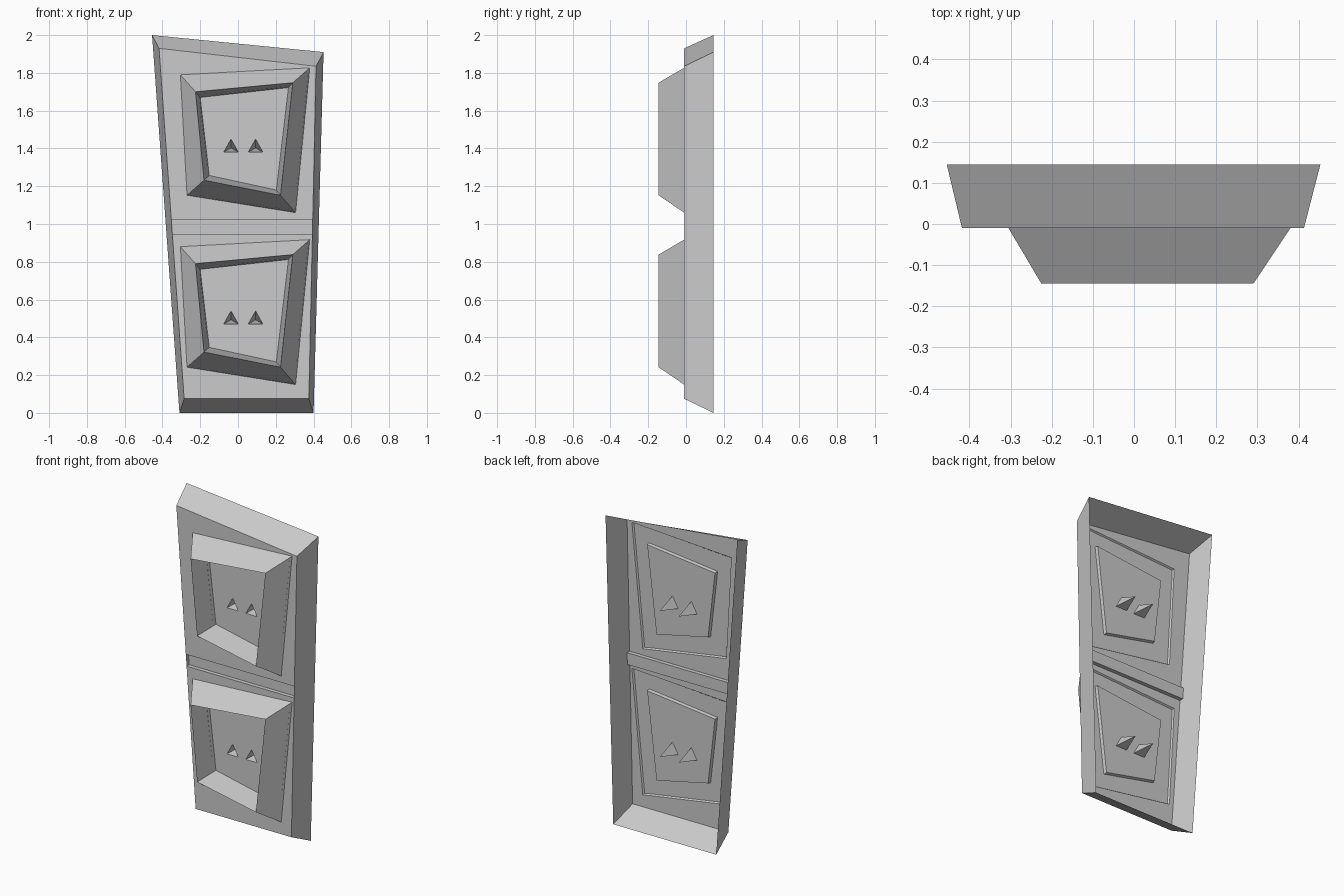
import bpy, bmesh
from mathutils import Vector

cube = bpy.data.objects.get("Cube")
if cube:
    bpy.data.objects.remove(cube)

grey = bpy.data.materials.new("plain_grey")
grey.use_nodes = True
grey.diffuse_color = (0.6, 0.6, 0.6, 1)
grey.node_tree.nodes["Principled BSDF"].inputs["Base Color"].default_value = (0.6, 0.6, 0.6, 1)


def loop(bm, points, y):
    return [bm.verts.new((x, y, z)) for x, z in points]


def bridge(bm, a, b):
    for i in range(len(a)):
        j = (i + 1) % len(a)
        bm.faces.new((a[i], a[j], b[j], b[i]))


def fill(bm, *loops):
    # flat sheet bounded by the first loop, with the others as holes
    edges = []
    for ring in loops:
        for i in range(len(ring)):
            pair = (ring[i], ring[(i + 1) % len(ring)])
            edges.append(bm.edges.get(pair) or bm.edges.new(pair))
    bmesh.ops.triangle_fill(bm, edges=edges, use_beauty=True, normal=(0, -1, 0))


def finish(bm, name):
    bmesh.ops.recalc_face_normals(bm, faces=bm.faces)
    mesh = bpy.data.meshes.new(name)
    bm.to_mesh(mesh)
    bm.free()
    mesh.materials.append(grey)
    obj = bpy.data.objects.new(name, mesh)
    bpy.context.collection.objects.link(obj)
    return obj


def mix(a, b, t):
    return [tuple(Vector(p).lerp(Vector(q), t)) for p, q in zip(a, b)]


# Outlines as (x, z), starting top left and running clockwise
BACK = [(-0.455, 2.0), (0.453, 1.91), (0.4, 0), (-0.31, 0)]
FACE = [(-0.418, 1.93), (0.413, 1.835), (0.375, 0.075), (-0.285, 0.075)]
BASE = [(-0.305, 1.79), (0.38, 1.827), (0.305, 1.06), (-0.27, 1.152)]
RIM = [(-0.225, 1.70), (0.29, 1.748), (0.225, 1.152), (-0.18, 1.232)]
FLOOR = [(-0.2, 1.67), (0.267, 1.722), (0.203, 1.18), (-0.152, 1.257)]
EYE = [(-0.037, 1.45), (0.002, 1.38), (-0.076, 1.38)]
Y_BACK, Y_FACE, Y_RIM, Y_FLOOR, Y_COVER = 0.145, -0.01, -0.145, 0.0, -0.02
LOWER = -0.91


def shift(points, dx=0, dz=0):
    return [(x + dx, z + dz) for x, z in points]


def edge_point(a, b, z):
    t = (z - a[1]) / (b[1] - a[1])
    return (a[0] + (b[0] - a[0]) * t, z)


# Tapered side walls, open at the back
bm = bmesh.new()
bridge(bm, loop(bm, BACK, Y_BACK), loop(bm, FACE, Y_FACE))
finish(bm, "outer_walls")

# Front face in two panels, split by a shallow groove
tl, tr, br, bl = FACE
top_line = [edge_point(tl, bl, 1.02), edge_point(tr, br, 1.02)]
low_line = [edge_point(tl, bl, 0.947), edge_point(tr, br, 0.947)]
panels = {"upper": [tl, tr, top_line[1], top_line[0]],
          "lower": [low_line[0], low_line[1], br, bl]}
for level, outline in panels.items():
    dz = LOWER if level == "lower" else 0
    bm = bmesh.new()
    fill(bm, loop(bm, outline, Y_FACE), loop(bm, shift(BASE, 0, dz), Y_FACE))
    finish(bm, level + "_panel")

    # Raised frame: sloped outside, sloped inside, covered behind
    bm = bmesh.new()
    base = loop(bm, shift(BASE, 0, dz), Y_FACE)
    rim = loop(bm, shift(RIM, 0, dz), Y_RIM)
    floor = loop(bm, shift(FLOOR, 0, dz), Y_FLOOR)
    bridge(bm, base, rim)
    bridge(bm, rim, floor)
    t_out = (Y_COVER - Y_FACE) / (Y_RIM - Y_FACE)
    t_in = (Y_COVER - Y_FLOOR) / (Y_RIM - Y_FLOOR)
    bridge(bm, loop(bm, shift(mix(BASE, RIM, t_out), 0, dz), Y_COVER),
           loop(bm, shift(mix(FLOOR, RIM, t_in), 0, dz), Y_COVER))
    finish(bm, level + "_frame")

    # Recessed floor with two three-sided pits
    bm = bmesh.new()
    pits = [loop(bm, shift(EYE, dx, dz), Y_FLOOR) for dx in (0, 0.13)]
    fill(bm, loop(bm, shift(FLOOR, 0, dz), Y_FLOOR), *pits)
    for pit in pits:
        centre = sum((v.co for v in pit), Vector()) / 3
        tip = bm.verts.new((centre.x, 0.125, centre.z))
        for i in range(3):
            bm.faces.new((pit[i], pit[(i + 1) % 3], tip))
    finish(bm, level + "_floor_with_pits")

# Groove between the panels
bm = bmesh.new()
strip = [top_line[0], top_line[1], low_line[1], low_line[0]]
front, rear = loop(bm, strip, Y_FACE), loop(bm, strip, 0.015)
bridge(bm, front, rear)
bm.faces.new(rear)
finish(bm, "middle_groove")
